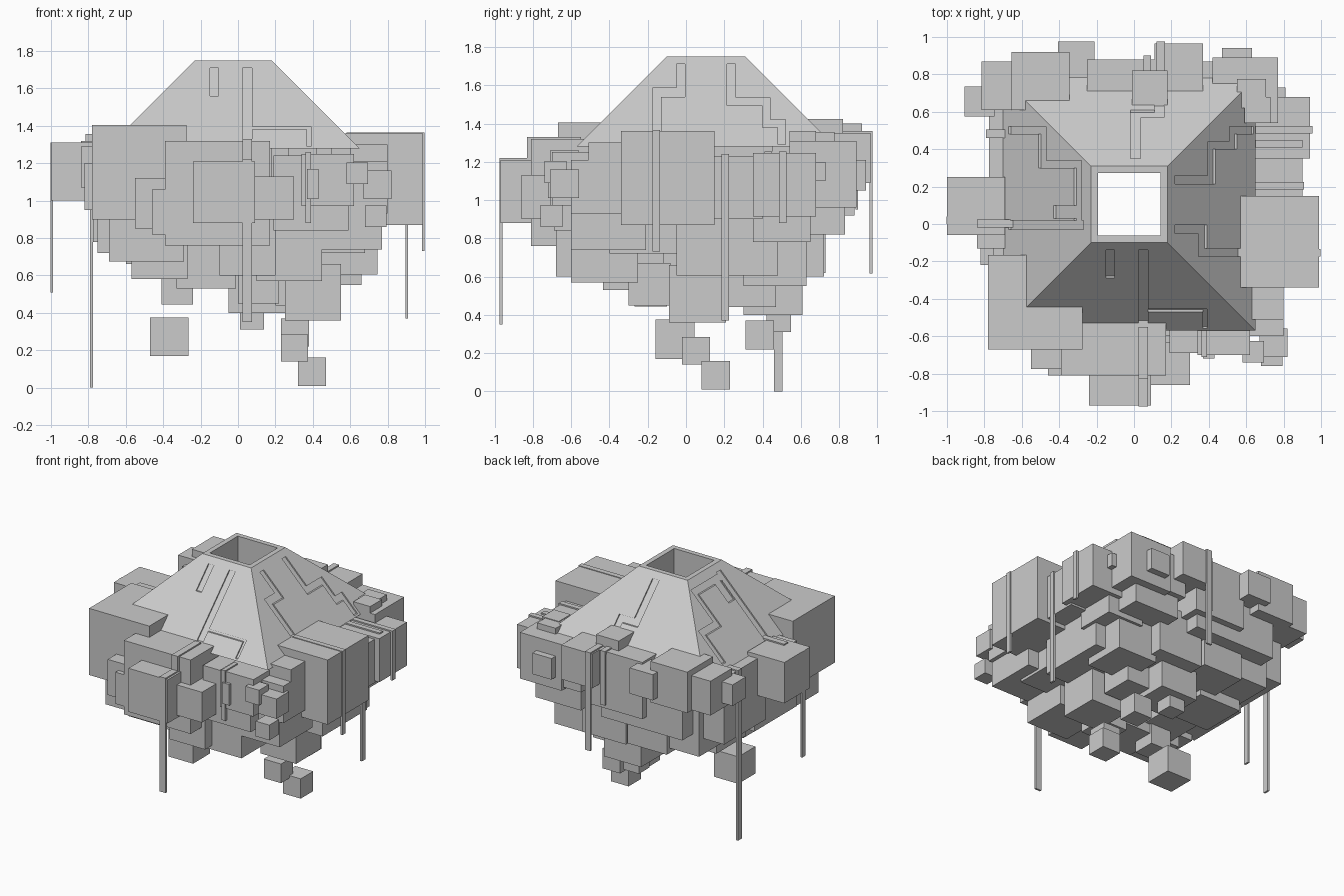
import bpy, bmesh

CX, CY, TOP, HALF = -0.025, 0.105, 1.75, 0.205   # roof axis, height, top half width


def finish(name, bm):
    bmesh.ops.recalc_face_normals(bm, faces=bm.faces)
    me = bpy.data.meshes.new(name)
    bm.to_mesh(me)
    bm.free()
    ob = bpy.data.objects.new(name, me)
    bpy.context.collection.objects.link(ob)
    return ob


def add_hexa(bm, pts):
    """Eight points ordered by x, then y, then z of the local box."""
    v = [bm.verts.new(p) for p in pts]
    for f in ((0, 1, 3, 2), (4, 6, 7, 5), (0, 4, 5, 1), (2, 3, 7, 6), (0, 2, 6, 4), (1, 5, 7, 3)):
        bm.faces.new([v[i] for i in f])


def add_box(bm, x0, x1, y0, y1, z0, z1):
    add_hexa(bm, [(x, y, z) for x in (x0, x1) for y in (y0, y1) for z in (z0, z1)])


def cubes(name, items):
    """Cluster of cubes: min corner and edge length."""
    bm = bmesh.new()
    for x, y, z, s in items:
        add_box(bm, x, x + s, y, y + s, z, z + s)
    return finish(name, bm)


def strip(name, boxes):
    bm = bmesh.new()
    for b in boxes:
        add_box(bm, *b)
    return finish(name, bm)


# four-sided roof with a square shaft, open at the top
bm = bmesh.new()
loops = []
for h, z in ((0.675, 1.28), (HALF, TOP), (0.167, TOP), (0.167, 1.48), (0.367, 1.28)):
    loops.append([bm.verts.new((CX + a * h, CY + b * h, z)) for a, b in ((-1, -1), (1, -1), (1, 1), (-1, 1))])
for i in range(5):
    lo, hi = loops[i], loops[(i + 1) % 5]
    for k in range(4):
        bm.faces.new((lo[k], lo[(k + 1) % 4], hi[(k + 1) % 4], hi[k]))
roof = finish("roof", bm)

# engraved channels on each slope: side span u0..u1, distance down from the rim t0..t1
channels = {
    (0, -1): [(-.15, -.105, .04, .19), (.025, .075, .04, .44), (.07, .385, .355, .37), (.37, .39, .355, .46)],
    (1, 0): [(-.05, -.005, .04, .21), (-.175, -.005, .165, .21), (-.175, -.13, .165, .44),
             (.215, .26, .04, .255), (.215, .44, .215, .255), (.40, .44, .215, .37),
             (.40, .52, .33, .37), (.48, .52, .33, .46)],
    (0, 1): [(-.02, .035, .04, .30), (-.02, .16, .26, .30), (.11, .16, .26, .44)],
    (-1, 0): [(-.03, .02, .04, .44), (.03, .10, .07, .20), (.30, .34, .05, .28),
              (.02, .34, .05, .09), (.30, .52, .24, .28), (.48, .52, .24, .44)],
}
bm = bmesh.new()
for (ox, oy), segs in channels.items():
    for u0, u1, t0, t1 in segs:
        pts = []
        for u in (u0, u1):
            for t in (t0, t1):
                for n in (-.013, .03):        # horizontal cutting depth
                    d = HALF + t + n
                    pts.append((CX + ox * d if ox else u, CY + oy * d if oy else u, TOP - t))
        add_hexa(bm, pts)
cutter = finish("channel_cutter", bm)
cutter.hide_render = True
cutter.hide_viewport = True
cut = roof.modifiers.new("channels", 'BOOLEAN')
cut.operation = 'DIFFERENCE'
cut.solver = 'EXACT'
cut.use_self = True
cut.object = cutter

# clusters of cubes around the roof
cubes("front_blocks", [
    (-.78, -.67, .90, .505), (-.24, -.97, .88, .33), (-.39, -.81, .76, .56),
    (-.55, -.775, .85, .27), (-.46, -.81, .82, .24), (.07, -.86, .90, .23),
    (.19, -.69, .84, .40), (.34, -.70, .97, .28), (.58, -.74, 1.09, .115),
    (.67, -.71, 1.01, .15), (.68, -.76, .86, .115), (.60, -.51, 1.10, .20),
    (.52, -.60, .93, .28), (.38, -.60, .74, .39)])
cubes("right_blocks", [
    (.50, -.34, .87, .49), (.57, .07, .90, .33), (.215, -.05, .605, .53),
    (.61, .35, .915, .33), (.71, .63, 1.10, .10), (.30, -.40, .72, .38)])
cubes("back_blocks", [
    (.42, .54, .96, .35), (.47, .78, 1.05, .16), (.55, .62, 1.20, .155),
    (.59, .54, 1.22, .14), (.27, .57, .98, .30), (.11, .705, 1.09, .26),
    (-.01, .63, 1.235, .19), (-.25, .45, .92, .43), (-.405, .78, 1.14, .195),
    (-.655, .61, 1.09, .31), (-.815, .61, 1.095, .26), (-.905, .575, 1.14, .16)])
cubes("left_blocks", [
    (-1.0, -.06, 1.00, .31), (-.84, -.13, 1.07, .22), (-.82, -.22, .95, .25),
    (-.775, .15, .78, .50), (-.75, -.25, .72, .50)])

# lower blocks tapering down around the open shaft
cubes("under_blocks", [
    (.25, -.09, .36, .30), (-.05, .30, .40, .31), (.01, .42, .31, .13), (-.41, -.27, .445, .17),
    (-.33, -.435, .53, .32), (-.57, -.50, .58, .30), (-.69, -.60, .675, .40), (-.10, -.68, .60, .30),
    (.10, -.60, .57, .35), (.20, .22, .44, .25), (.33, .30, .55, .33), (.00, .35, .60, .37),
    (-.35, .40, .62, .33), (-.57, .10, .58, .35), (-.50, -.20, .60, .30), (-.60, .30, .66, .40),
    (.30, .45, .82, .38), (-.20, .50, .82, .33), (-.55, .48, .82, .35), (.47, .35, .78, .30),
    (.00, -.30, .45, .22), (.23, .31, .22, .15)])
cubes("loose_blocks", [(-.47, -.16, .17, .205), (.23, -.02, .14, .145), (.32, .08, .01, .15)])

# raised strips that cross the blocks and hang over their edges
strip("front_strip", [
    (.025, .075, -.83, -.55, 1.30, 1.33), (.025, .075, -.83, -.81, 1.20, 1.33),
    (.025, .075, -.97, -.81, 1.19, 1.22), (.025, .075, -.975, -.96, .35, 1.22)])
strip("front_short_strip", [
    (.36, .39, -.71, -.56, 1.23, 1.26), (.36, .39, -.71, -.69, .88, 1.26),
    (.37, .43, -.72, -.69, 1.01, 1.17)])
strip("right_strips", [
    (.58, .995, -.175, -.135, 1.34, 1.365), (.983, .998, -.175, -.135, .73, 1.365),
    (.58, .91, .185, .225, 1.21, 1.24), (.895, .91, .185, .225, .37, 1.24),
    (.60, .955, .485, .525, 1.23, 1.255), (.94, .955, .485, .525, .88, 1.255),
    (.60, .90, .41, .45, 1.23, 1.255)])
strip("back_strips", [
    (.12, .165, .70, .975, 1.33, 1.36), (.12, .165, .96, .975, .615, 1.36),
    (.05, .09, .80, .90, 1.33, 1.36), (.05, .09, .885, .90, .95, 1.36)])
strip("left_strips", [
    (-.79, -.58, .46, .505, 1.265, 1.29), (-.79, -.775, .46, .505, 0, 1.29),
    (-.84, -.60, -.02, .025, 1.29, 1.32), (-1.003, -.988, 0, .04, .51, 1.31)])
